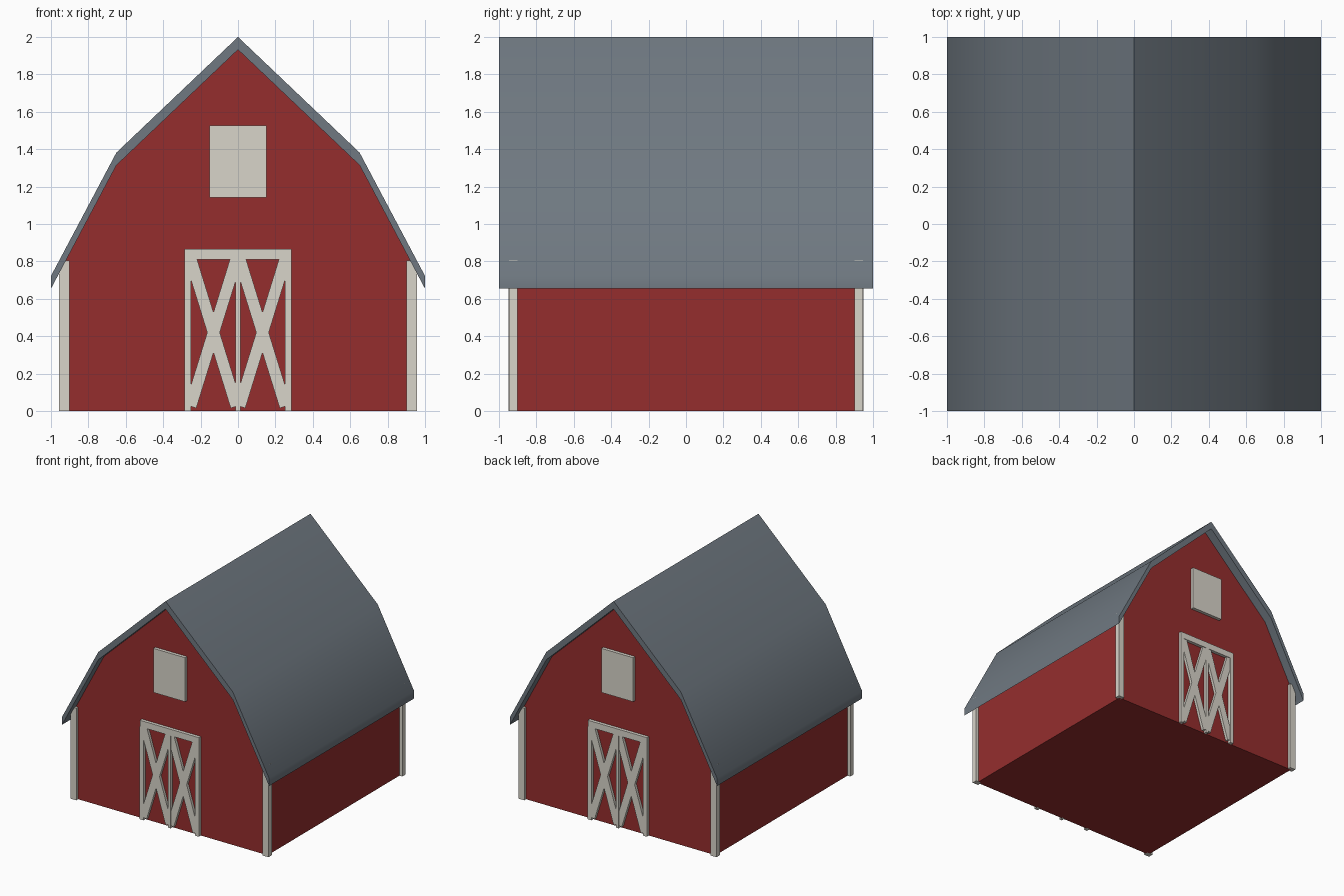
import bpy
import bmesh
from math import atan2, hypot, radians
from mathutils import Matrix

cube = bpy.data.objects.get("Cube")
if cube:
    bpy.data.objects.remove(cube, do_unlink=True)


def material(name, rgb):
    mat = bpy.data.materials.new(name)
    mat.use_nodes = True
    mat.diffuse_color = (*rgb, 1)
    bsdf = next(n for n in mat.node_tree.nodes if n.type == 'BSDF_PRINCIPLED')
    bsdf.inputs["Base Color"].default_value = (*rgb, 1)
    return mat


RED = material("barn red", (0.30, 0.027, 0.027))
TRIM = material("off-white trim", (0.69, 0.66, 0.59))
SLATE = material("slate grey roof", (0.16, 0.19, 0.22))


def finish(name, bm, mat):
    bmesh.ops.recalc_face_normals(bm, faces=bm.faces)
    mesh = bpy.data.meshes.new(name)
    bm.to_mesh(mesh)
    bm.free()
    mesh.materials.append(mat)
    obj = bpy.data.objects.new(name, mesh)
    bpy.context.collection.objects.link(obj)
    return obj


def extrude_profile(name, profile, half_depth, mat):
    """Extrude an x-z outline along y."""
    bm = bmesh.new()
    face = bm.faces.new([bm.verts.new((x, -half_depth, z)) for x, z in profile])
    new = bmesh.ops.extrude_face_region(bm, geom=[face])["geom"]
    verts = [v for v in new if isinstance(v, bmesh.types.BMVert)]
    bmesh.ops.translate(bm, verts=verts, vec=(0, 2 * half_depth, 0))
    return finish(name, bm, mat)


def box(name, centre, size, mat, tilt=0):
    bm = bmesh.new()
    bmesh.ops.create_cube(bm, size=1, matrix=Matrix.Translation(centre)
                          @ Matrix.Rotation(tilt, 4, 'Y')
                          @ Matrix.Diagonal((*size, 1)))
    return finish(name, bm, mat)


def mirrored(half):
    """Complete an outline that runs from the ridge to the +x side."""
    return [(-x, z) for x, z in half[:0:-1]] + half


# Gambrel roof, a bent slab of even vertical thickness
THICK = 0.068
slope = [(0, 2.0), (0.65, 1.382), (1.0, 0.722)]
outer = mirrored(slope)
inner = [(x, z - THICK) for x, z in reversed(outer)]
roof = extrude_profile("roof", outer + inner, 1.0, SLATE)
bpy.context.view_layer.objects.active = roof
roof.select_set(True)
bpy.ops.object.shade_smooth_by_angle(angle=radians(30))
roof.select_set(False)

# Walls with gable ends, tucked into the roof slab
WALL_X, WALL_Y = 0.93, 0.92
gable = [(0, 1.965), (0.65, 1.347), (WALL_X, 0.819), (WALL_X, 0)]
extrude_profile("barn_walls", mirrored(gable), WALL_Y, RED)

# Corner posts
for sx, side in ((-1, "right"), (1, "left")):
    for sy, end in ((-1, "front"), (1, "back")):
        box(f"{end}_{side}_corner_post", (sx * 0.9285, sy * 0.923, 0.402),
            (0.057, 0.046, 0.804), TRIM)

# Doors and loft hatch on both gable ends
for sy, end in ((-1, "front"), (1, "back")):
    def trim(name, x, z, width, height, proud=0.028, tilt=0):
        box(f"{end}_{name}", (x, sy * (WALL_Y + proud / 2 - 0.005), z),
            (width, proud + 0.01, height), TRIM, tilt)

    trim("loft_hatch", 0, 1.335, 0.305, 0.385)
    trim("door_header", 0, 0.837, 0.57, 0.056)
    trim("door_centre_post", 0, 0.405, 0.025, 0.81)
    for sx, side in ((-1, "right"), (1, "left")):
        trim(f"door_{side}_post", sx * 0.268, 0.405, 0.035, 0.81)
        # Crossed braces
        run, rise = 0.245, 0.79
        for lean, label in ((-1, "falling"), (1, "rising")):
            trim(f"door_{side}_{label}_brace", sx * 0.131, 0.42, 0.064,
                 hypot(run, rise), 0.024, lean * atan2(run, rise))
